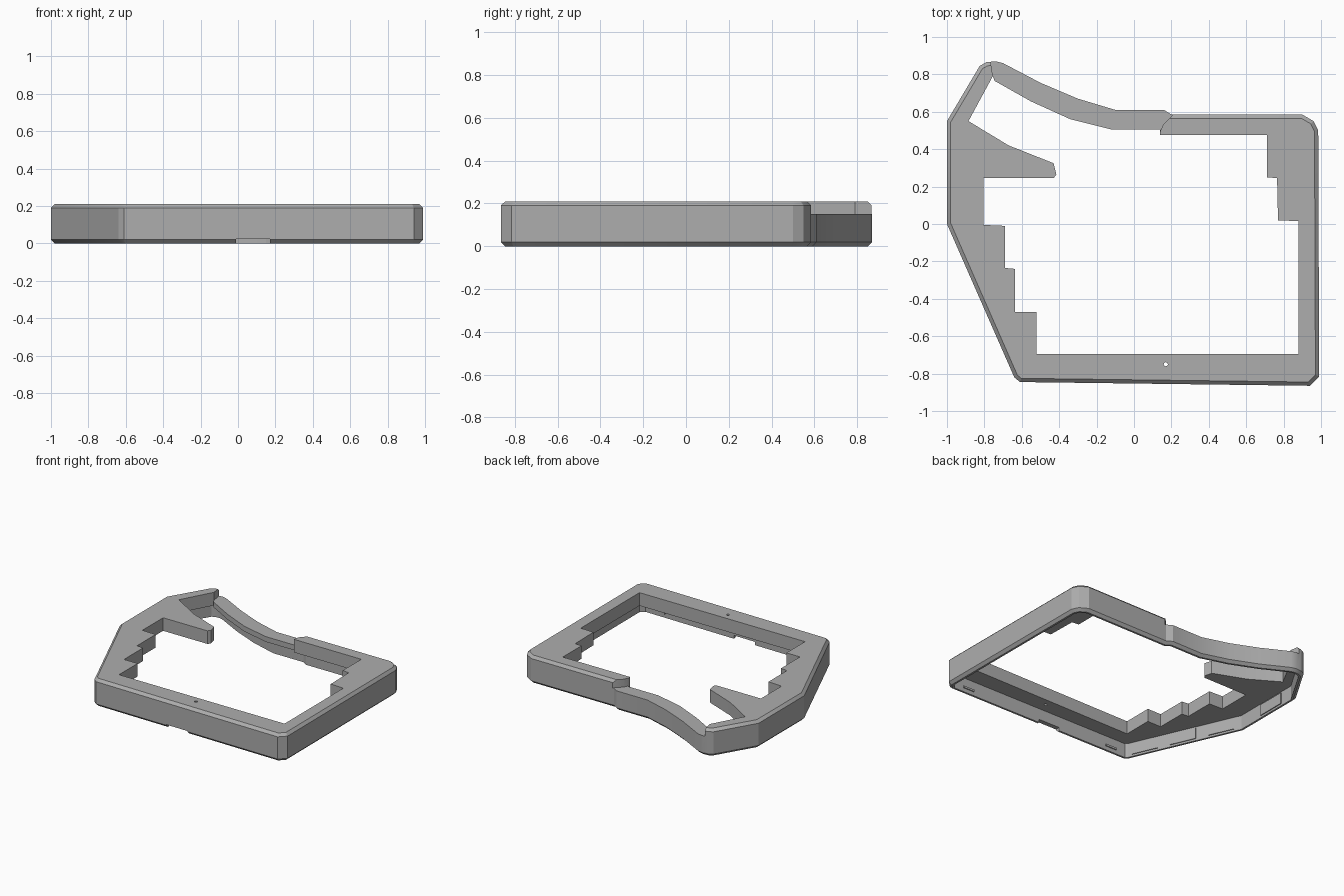
import bpy
import bmesh
from mathutils import Vector

if "Cube" in bpy.data.objects:
    bpy.data.objects.remove(bpy.data.objects["Cube"])

TOP, STRIP_TOP, PLATE_BOTTOM, WALL = 0.21, 0.15, 0.11, 0.035

grey = bpy.data.materials.new("grey plastic")
grey.use_nodes = True
COLOUR = (0.42, 0.42, 0.42, 1)
grey.diffuse_color = COLOUR
grey.node_tree.nodes["Principled BSDF"].inputs["Base Color"].default_value = COLOUR


def prism(name, points, low, high, bevel=0.0):
    """Extrude a plan outline, optionally chamfering its upper and lower rims."""
    bm = bmesh.new()
    face = bm.faces.new([bm.verts.new((x, y, low)) for x, y in points])
    grown = bmesh.ops.extrude_face_region(bm, geom=[face])
    for v in grown["geom"]:
        if isinstance(v, bmesh.types.BMVert):
            v.co.z = high
    bmesh.ops.recalc_face_normals(bm, faces=bm.faces)
    if bevel:
        rims = [e for e in bm.edges if abs(e.verts[0].co.z - e.verts[1].co.z) < 1e-5]
        bmesh.ops.bevel(bm, geom=rims, offset=bevel, segments=1, affect='EDGES')
    mesh = bpy.data.meshes.new(name)
    bm.to_mesh(mesh)
    bm.free()
    mesh.materials.append(grey)
    obj = bpy.data.objects.new(name, mesh)
    bpy.context.collection.objects.link(obj)
    return obj


def inset(points, distance):
    """Move every side of a counter-clockwise outline inwards."""
    result = []
    for i, p in enumerate(points):
        p = Vector(p)
        a = (p - Vector(points[i - 1])).normalized()
        b = (Vector(points[(i + 1) % len(points)]) - p).normalized()
        na, nb = Vector((-a.y, a.x)), Vector((-b.y, b.x))
        result.append(p + (na + nb) * distance / (1 + na.dot(nb)))
    return result


def cut(target, cutter):
    mod = target.modifiers.new(cutter.name, 'BOOLEAN')
    mod.operation = 'DIFFERENCE'
    mod.solver = 'EXACT'
    mod.object = cutter
    bpy.context.view_layer.objects.active = target
    bpy.ops.object.modifier_apply(modifier=mod.name)
    bpy.data.objects.remove(cutter)


def box(name, x0, x1, y0, y1, z0, z1):
    return prism(name, [(x0, y0), (x1, y0), (x1, y1), (x0, y1)], z0, z1)


# Outer outline, counter-clockwise from the front left corner
outer = [(-.64, -.82), (-.61, -.845), (.94, -.865), (.99, -.815), (.985, .5),
         (.96, .55), (.9, .585), (.2, .585), (.16, .61), (-.1, .61), (-.3, .67),
         (-.5, .755), (-.7, .86), (-.74, .87), (-.79, .865), (-.825, .845),
         (-1, .55), (-1, 0)]

# Stepped opening, including the pointed finger on the left
opening = [(-.755, .79), (-.885, .55), (-.67, .42), (-.43, .325), (-.415, .265),
           (-.43, .245), (-.805, .245), (-.805, -.005), (-.69, -.01), (-.69, -.235),
           (-.635, -.24), (-.635, -.47), (-.52, -.47), (-.52, -.695), (.88, -.695),
           (.88, .015), (.77, .02), (.765, .245), (.71, .25), (.71, .475),
           (.14, .475), (.14, .505), (-.12, .505), (-.34, .56), (-.55, .655),
           (-.745, .765)]

# Area above the lowered rear strip
step = [(-.775, .92), (-.755, .79), (-.8, .7), (-.6, .4), (.14, .4), (.14, .495),
        (.155, .53), (.215, .59), (.215, .92)]

case = prism("case_shell", outer, 0, TOP, bevel=0.02)
cut(case, prism("cavity", inset(outer, WALL), -0.1, PLATE_BOTTOM))
cut(case, prism("opening", opening, -0.1, 0.4))
cut(case, prism("rear_step", step, STRIP_TOP, 0.4))
cut(case, box("front_notch", -.01, .17, -.95, -.75, -.1, .025))

# Small round hole in the front rail
bpy.ops.mesh.primitive_cylinder_add(vertices=16, radius=0.011, depth=1,
                                    location=(.17, -.75, 0))
hole = bpy.context.object
hole.name = "pin_hole"
cut(case, hole)


# Snap pads on the inside of the walls
def pad(name, start, end, t0, t1, low, high):
    a, b = Vector(start), Vector(end)
    along = (b - a).normalized()
    inward = Vector((along.y, -along.x))
    p, q = a.lerp(b, t0) + inward * (WALL - .005), a.lerp(b, t1) + inward * (WALL - .005)
    return prism(name, [p, q, q + inward * .012, p + inward * .012], low, high)


for i, t in enumerate((.05, .38, .71)):
    pad("slope_pad_%d" % (i + 1), outer[0], outer[-1], t, t + .22, .015, .1)
pad("left_pad", outer[-1], outer[-2], .4, .8, .015, .1)
for i, t in enumerate((.06, .88)):
    pad("front_pad_%d" % (i + 1), outer[2], outer[1], t, t + .06, .03, .045)

bpy.ops.object.select_all(action='DESELECT')
case.select_set(True)
bpy.context.view_layer.objects.active = case
bpy.ops.object.shade_smooth_by_angle(angle=0.4)
